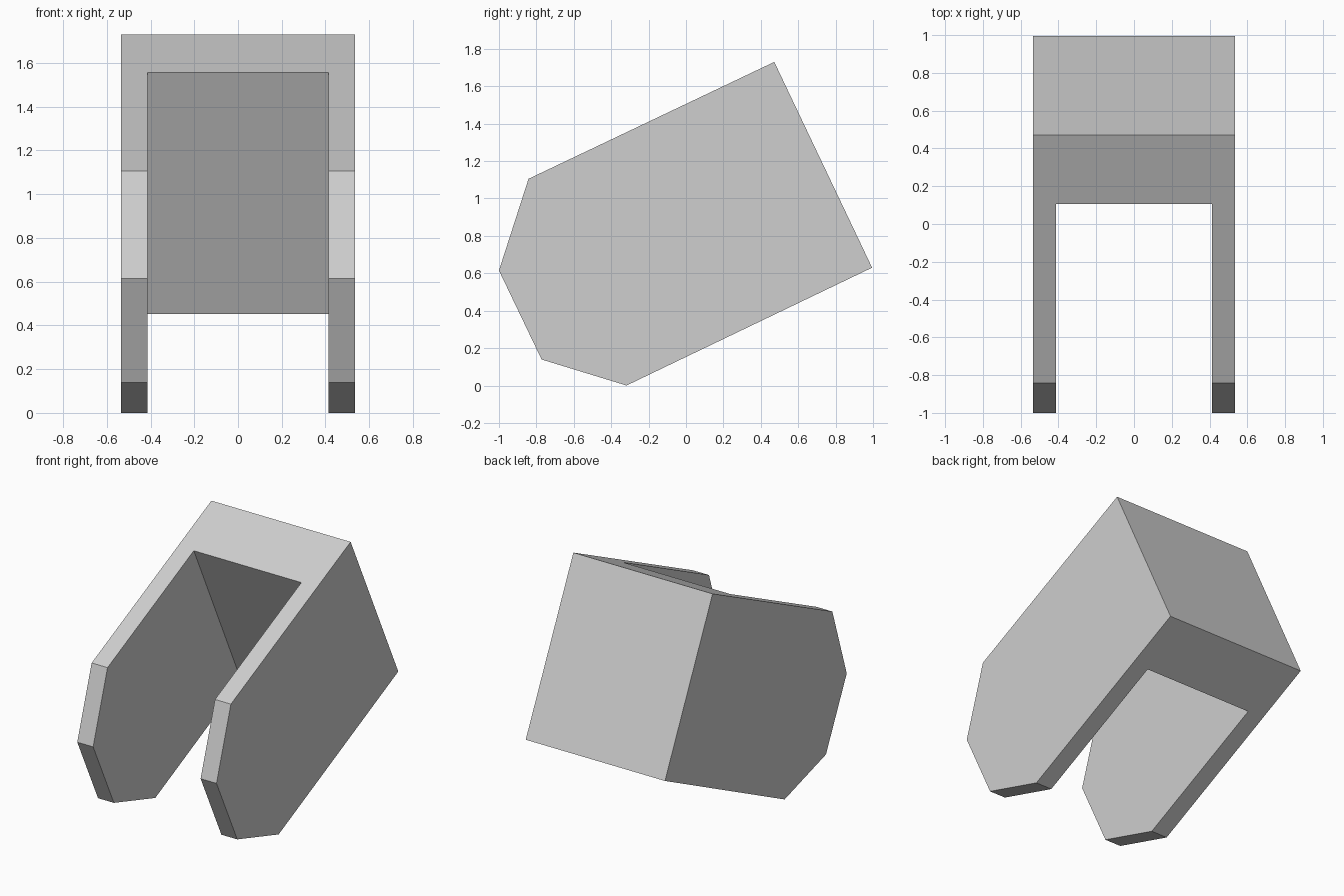
import bpy
import bmesh
from mathutils import Vector

cube = bpy.data.objects.get("Cube")
if cube:
    bpy.data.objects.remove(cube, do_unlink=True)

# One plain grey for the whole body
grey = bpy.data.materials.new("light grey")
grey.use_nodes = True
colour = (0.62, 0.62, 0.62, 1.0)
grey.diffuse_color = colour
grey.node_tree.nodes["Principled BSDF"].inputs["Base Color"].default_value = colour


def extruded_profile(name, profile, left, right):
    """Extrude a side outline of (y, z) points across x."""
    bm = bmesh.new()
    face = bm.faces.new([bm.verts.new((left, y, z)) for y, z in profile])
    result = bmesh.ops.extrude_face_region(bm, geom=[face])
    moved = [v for v in result["geom"] if isinstance(v, bmesh.types.BMVert)]
    bmesh.ops.translate(bm, verts=moved, vec=(right - left, 0, 0))
    bmesh.ops.recalc_face_normals(bm, faces=bm.faces)
    mesh = bpy.data.meshes.new(name)
    bm.to_mesh(mesh)
    bm.free()
    mesh.materials.append(grey)
    obj = bpy.data.objects.new(name, mesh)
    bpy.context.collection.objects.link(obj)
    return obj


# Tilted body, with a blunt, chamfered front end
outline = [(0.472, 1.73), (0.995, 0.63), (-0.318, 0.0),
           (-0.772, 0.139), (-1.0, 0.615), (-0.842, 1.105)]
body = extruded_profile("forked_bracket", outline, -0.535, 0.535)

# Slot between the two arms, running from the back wall out past the front
wall_top, wall_bottom = Vector((0.105, 1.555)), Vector((0.627, 0.451))
overshoot = (wall_bottom - wall_top) * 0.5
forward = Vector((-1.8, -0.86))
top, bottom = wall_top - overshoot, wall_bottom + overshoot
slot = [top, bottom, bottom + forward, top + forward]
cutter = extruded_profile("slot_cutter", slot, -0.413, 0.413)
cutter.hide_render = True

cut = body.modifiers.new("slot", "BOOLEAN")
cut.operation = "DIFFERENCE"
cut.solver = "EXACT"
cut.object = cutter

# Bake the cut and discard the cutter
bpy.context.view_layer.update()
evaluated = body.evaluated_get(bpy.context.evaluated_depsgraph_get())
finished = bpy.data.meshes.new_from_object(evaluated)
body.modifiers.clear()
body.data = finished
bpy.data.objects.remove(cutter, do_unlink=True)
